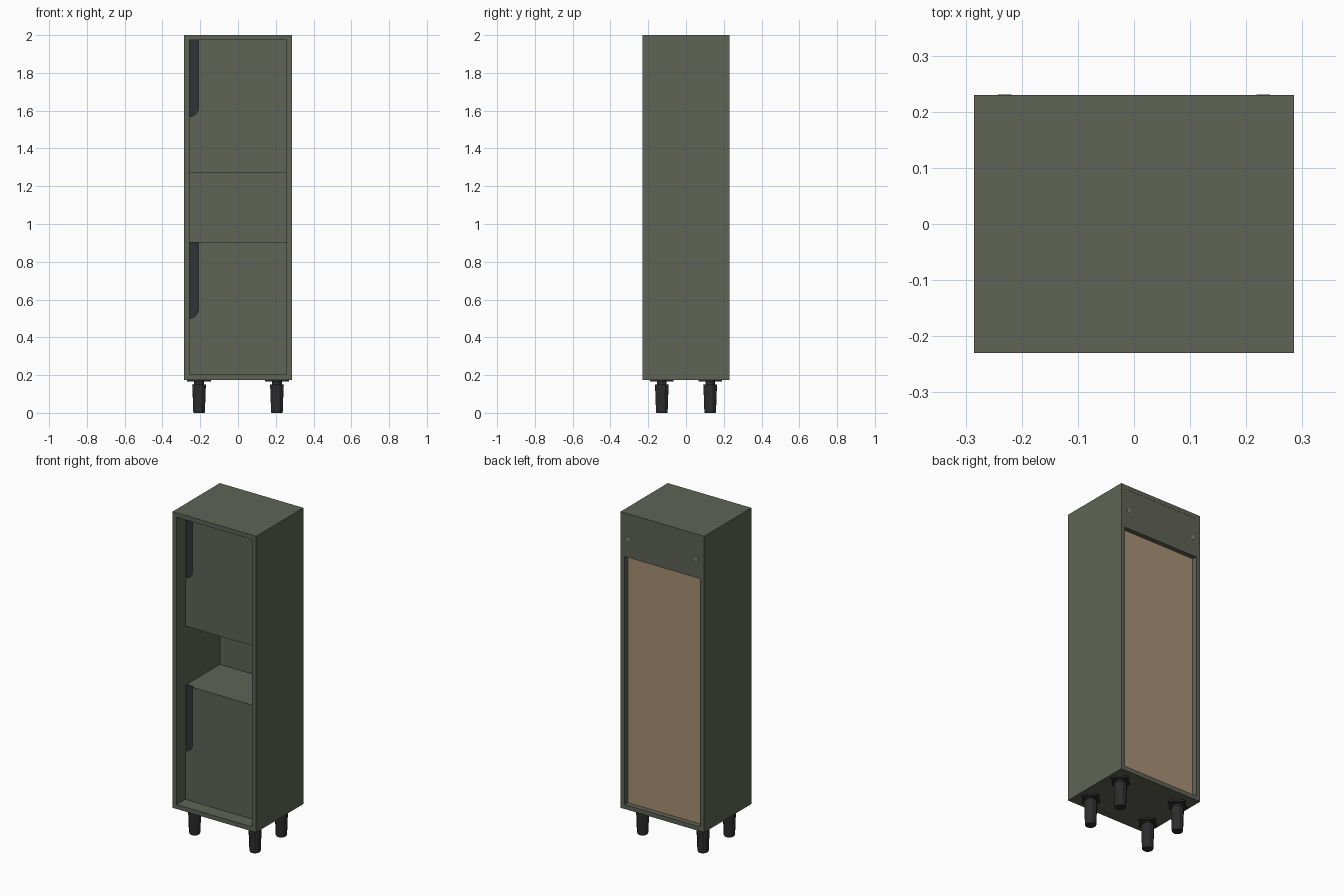
import bpy, bmesh, math
from mathutils import Vector

if "Cube" in bpy.data.objects:
    bpy.data.objects.remove(bpy.data.objects["Cube"])


def mat(name, rgb):
    m = bpy.data.materials.new(name)
    m.diffuse_color = (*rgb, 1)
    m.use_nodes = True
    m.node_tree.nodes["Principled BSDF"].inputs["Base Color"].default_value = m.diffuse_color
    return m


GREEN = mat("olive green", (0.114, 0.125, 0.093))
BROWN = mat("hardboard brown", (0.395, 0.278, 0.173))
DARK = mat("handle charcoal", (0.030, 0.034, 0.037))
BLACK = mat("plastic black", (0.026, 0.026, 0.027))
GREY = mat("cap grey", (0.25, 0.24, 0.21))


def finish(name, bm, *mats):
    bmesh.ops.recalc_face_normals(bm, faces=bm.faces)
    me = bpy.data.meshes.new(name)
    bm.to_mesh(me)
    bm.free()
    for m in mats:
        me.materials.append(m)
    ob = bpy.data.objects.new(name, me)
    bpy.context.collection.objects.link(ob)
    return ob


def box(name, x0, x1, y0, y1, z0, z1, *mats):
    bm = bmesh.new()
    bmesh.ops.create_cube(bm, size=1)
    for v in bm.verts:
        v.co = ((x0 + x1) / 2 + v.co.x * (x1 - x0),
                (y0 + y1) / 2 + v.co.y * (y1 - y0),
                (z0 + z1) / 2 + v.co.z * (z1 - z0))
    return finish(name, bm, *mats)


def plate(name, pts, y0, y1, m):
    """Extrude an x-z outline from y0 to y1."""
    bm = bmesh.new()
    f = bm.faces.new([bm.verts.new((x, y0, z)) for x, z in pts])
    r = bmesh.ops.extrude_face_region(bm, geom=[f])
    vs = [g for g in r["geom"] if isinstance(g, bmesh.types.BMVert)]
    bmesh.ops.translate(bm, verts=vs, vec=(0, y1 - y0, 0))
    return finish(name, bm, m)


def loft(bm, rings):
    """Skin a stack of closed rings and cap both ends."""
    vr = [[bm.verts.new(p) for p in r] for r in rings]
    n = len(vr[0])
    for a, b in zip(vr, vr[1:]):
        for i in range(n):
            j = (i + 1) % n
            bm.faces.new((a[i], a[j], b[j], b[i]))
    bm.faces.new(vr[0])
    bm.faces.new(vr[-1])


W, D, Z0, Z1, T = 0.285, 0.23, 0.175, 2.0, 0.027
IN = W - T
DF = -D + 0.085          # door front plane
DB = DF + 0.018          # door back plane
BACK = 0.198             # outer face of back sheet

# Carcass
for s, n in ((-1, "left"), (1, "right")):
    xs = sorted((s * W, s * IN))
    box(n + "_side", *xs, -D, D, Z0, Z1, GREEN)
box("top_board", -IN, IN, -D, D, Z1 - T, Z1, GREEN)
box("bottom_board", -IN, IN, -D, D, Z0, Z0 + T, GREEN)
box("niche_floor", -IN, IN, DB, BACK - 0.006, 0.88, 0.905, GREEN)
box("niche_ceiling", -IN, IN, DB, BACK - 0.006, 1.27, 1.295, GREEN)
box("back_rail", -IN, IN, BACK + 0.002, D - 0.001, 1.73, Z1 - T, GREEN)

# Back sheet: brown outside, green inside
sheet = box("back_sheet", -IN, IN, BACK - 0.006, BACK, Z0 + T, Z1 - T, BROWN, GREEN)
for p in sheet.data.polygons:
    p.material_index = 1 if p.normal.y < -0.5 else 0

# Doors with a corner grip cut-out and a dark plate behind it
GX, GH = -0.21, 0.405
R = IN + GX
for n, z0, z1 in (("lower", Z0 + T, 0.905), ("upper", 1.27, Z1 - T)):
    zb = z1 - GH
    arc = [(-IN + R * math.cos(a), zb + R - R * math.sin(a))
           for a in (math.pi / 2 * i / 8 for i in range(9))]
    plate(n + "_door", [(-IN, z0), (IN, z0), (IN, z1), (GX, z1)] + arc, DF, DB, GREEN)
    plate(n + "_handle", [(-IN, z1), (GX, z1)] + arc, DF + 0.008, DB, DARK)

# Screw caps on the back rail
for s, n in ((-1, "left"), (1, "right")):
    pts = [(s * 0.23 + 0.012 * math.cos(i * math.pi / 8),
            1.845 + 0.012 * math.sin(i * math.pi / 8)) for i in range(16)]
    plate(n + "_screw_cap", pts, D - 0.002, D + 0.001, GREY)


# Legs: fluted tapered foot, neck and lobed mounting flange
def ring(r, z, flute=0.0):
    return [Vector(((r - (flute if i % 3 == 0 else 0)) * math.cos(i * math.pi / 12),
                    (r - (flute if i % 3 == 0 else 0)) * math.sin(i * math.pi / 12), z))
            for i in range(24)]


def flange(z):
    out = []
    for i in range(32):
        a = i * math.pi / 16
        r = 0.052 + 0.011 * math.cos(4 * a)
        out.append(Vector((r * math.cos(a), r * math.sin(a), z)))
    return out


for sx, nx in ((-1, "left"), (1, "right")):
    for sy, ny in ((-1, "front"), (1, "back")):
        bm = bmesh.new()
        loft(bm, [ring(0.029, 0), ring(0.032, 0.006, 0.003), ring(0.037, 0.142, 0.003),
                  ring(0.037, 0.15)])
        loft(bm, [ring(0.026, 0.149), ring(0.026, 0.167)])
        loft(bm, [flange(0.165), flange(Z0)])
        leg = finish(f"{ny}_{nx}_leg", bm, BLACK)
        leg.location = (sx * 0.206, sy * 0.128, 0)
